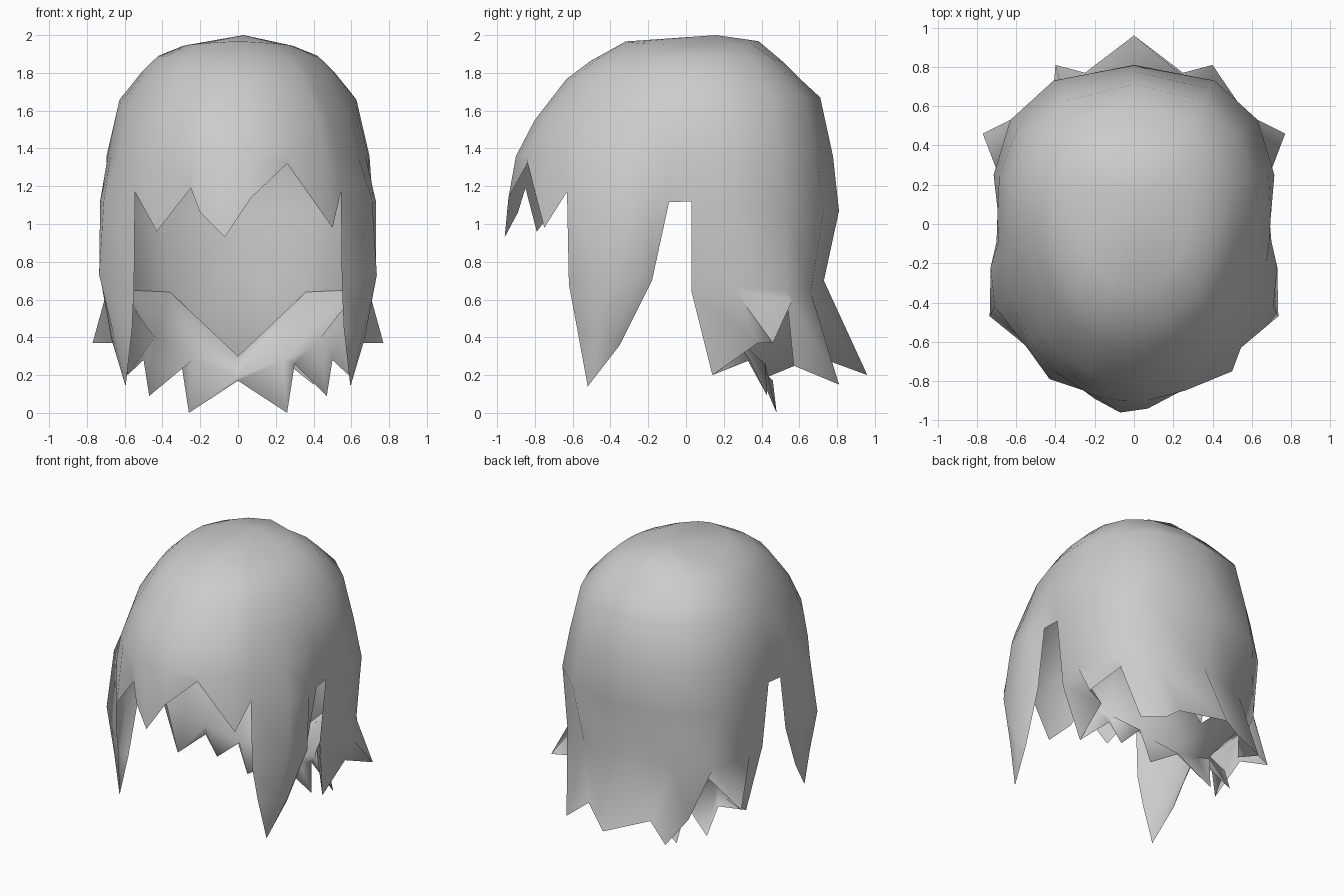
import bpy
import math

cube = bpy.data.objects.get("Cube")
if cube:
    bpy.data.objects.remove(cube, do_unlink=True)

mat = bpy.data.materials.new("hair grey")
mat.use_nodes = True
grey = (0.6, 0.6, 0.6, 1.0)
mat.diffuse_color = grey
bsdf = next(n for n in mat.node_tree.nodes if n.type == 'BSDF_PRINCIPLED')
bsdf.inputs["Base Color"].default_value = grey
bsdf.inputs["Roughness"].default_value = 0.8


class Sheet:
    """Collects strips of faces, welding points that coincide."""

    def __init__(self):
        self.index, self.verts, self.faces = {}, [], []

    def vert(self, p):
        key = tuple(round(c, 4) for c in p)
        if key not in self.index:
            self.index[key] = len(self.verts)
            self.verts.append(key)
        return self.index[key]

    def strip(self, top, bottom):
        for i in range(len(top) - 1):
            corners = (top[i], bottom[i], bottom[i + 1], top[i + 1])
            face = list(dict.fromkeys(self.vert(p) for p in corners))
            if len(face) > 2:
                self.faces.append(face)

    def both_sides(self, top, bottom):
        self.strip(top, bottom)
        self.strip(mirrored(top), mirrored(bottom))

    def build(self, name):
        mesh = bpy.data.meshes.new(name)
        mesh.from_pydata(self.verts, [], self.faces)
        mesh.materials.append(mat)
        obj = bpy.data.objects.new(name, mesh)
        bpy.context.collection.objects.link(obj)
        bpy.ops.object.select_all(action='DESELECT')
        obj.select_set(True)
        bpy.context.view_layer.objects.active = obj
        bpy.ops.object.shade_smooth_by_angle(angle=math.radians(80))


def mirrored(row):
    return [(-x, y, z) for x, y, z in reversed(row)]


# Lower outline of the cap: jagged fringe, then the left side round to the back
fringe = [(-0.545, -0.63, 1.17), (-0.43, -0.79, 0.96), (-0.25, -0.85, 1.19),
          (-0.20, -0.89, 1.06), (-0.07, -0.96, 0.93), (0.07, -0.94, 1.14),
          (0.26, -0.84, 1.32), (0.50, -0.75, 0.98), (0.545, -0.63, 1.17)]
lock_top = [fringe[-1], (0.71, -0.42, 1.13), (0.73, -0.22, 1.12), (0.70, -0.09, 1.115)]
back_top = [(0.69, 0.03, 1.12), (0.715, 0.25, 1.10), (0.63, 0.53, 1.08),
            (0.41, 0.73, 1.07), (0, 0.81, 1.07)]
half = lock_top[1:] + back_top
outline = fringe + half + mirrored(half)[1:]
outline.append(outline[0])


# Cap: rounded rings shrinking towards the crown, one point per outline point
def ring(scale, z, side_drop=0.0, front_drop=0.0):
    row = []
    for x, y, _ in outline:
        angle = math.atan2(y - 0.1, x)
        c, s = math.cos(angle), math.sin(angle)
        depth = 0.71 if s > 0 else 1.05
        r = (abs(c / 0.73) ** 2.2 + abs(s / depth) ** 2.2) ** (-1 / 2.2) * scale
        row.append((r * c, 0.1 + r * s,
                    z - side_drop * abs(c) - front_drop * max(0.0, -s)))
    return row


shell = Sheet()
rings = [[(0.03, 0.16, 2.0)] * len(outline),
         ring(0.40, 1.968, 0.025),
         ring(0.58, 1.86, -0.03),
         ring(0.70, 1.775, -0.03, 0.01),
         ring(0.86, 1.67, 0.0, 0.12),
         ring(0.955, 1.36),
         outline]
for upper, lower in zip(rings, rings[1:]):
    shell.strip(upper, lower)

# Long pointed locks in front of the ears
lock_mid = [(0.55, -0.62, 0.68), (0.735, -0.47, 0.73), (0.73, -0.24, 0.72), (0.68, -0.18, 0.70)]
lock_low = [(0.56, -0.577, 0.45), (0.66, -0.49, 0.42), (0.67, -0.40, 0.39), (0.64, -0.35, 0.36)]
lock_tip = [(0.595, -0.52, 0.14)] * 4
for upper, lower in ((lock_top, lock_mid), (lock_mid, lock_low), (lock_low, lock_tip)):
    shell.both_sides(upper, lower)

# Back curtain, narrowing at the nape
nape = [(0.64, 0.03, 0.64), (0.69, 0.25, 0.66), (0.59, 0.53, 0.65),
        (0.36, 0.66, 0.64), (0, 0.73, 0.70)]
shell.both_sides(back_top, nape)

# Outer spikes flaring out below the nape; the side spike overlaps the next
e, f, g, h, i = nape
side_tip = (0.585, 0.14, 0.20)
shell.both_sides([e, f, f, g], [side_tip, (0.60, 0.38, 0.37), (0.77, 0.46, 0.37),
                                (0.57, 0.56, 0.59)])
shell.both_sides([g, h, h, i], [(0.42, 0.57, 0.25), (0.40, 0.81, 0.15),
                                (0.25, 0.77, 0.27), (0, 0.96, 0.20)])
shell.build("hair_shell")

# Inner layer: slopes in under the nape, then ends in short spikes
under = Sheet()
neck = [(0.62, 0.06, 0.57), (0.53, 0.15, 0.52), (0.44, 0.26, 0.40),
        (0.24, 0.36, 0.28), (0, 0.43, 0.19)]
under.both_sides([e, f, g, h, (0, 0.70, 0.30)], neck)
n0, n1, n2, n3, n4 = neck
spikes = [side_tip, side_tip, (0.50, 0.34, 0.28), (0.47, 0.43, 0.09),
          (0.30, 0.42, 0.26), (0.26, 0.48, 0.0), (0, 0.46, 0.17)]
under.both_sides([n0, n1, n2, n2, n3, n3, n4], spikes)
under.build("under_layer")
